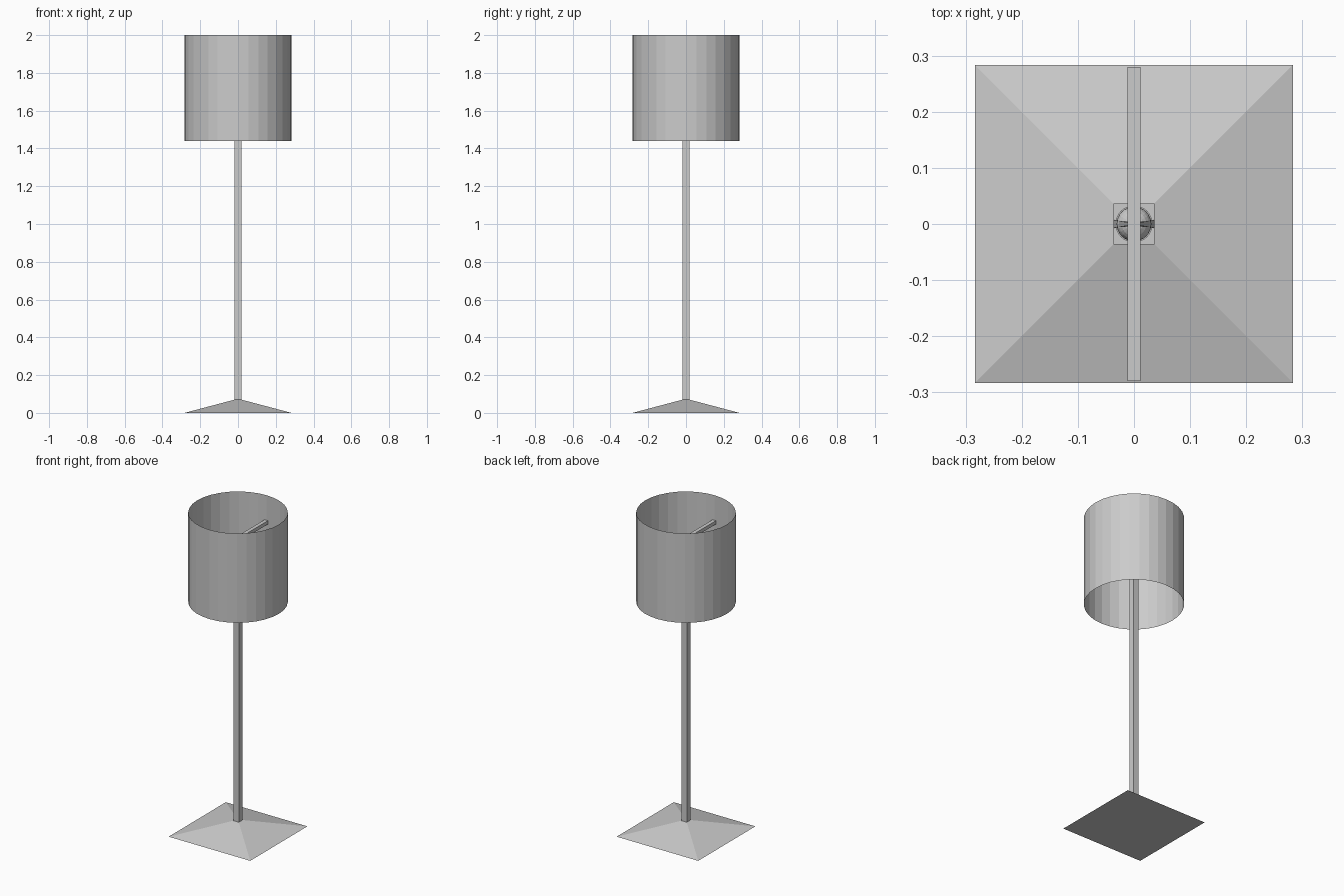
import bpy, bmesh
from mathutils import Matrix

if "Cube" in bpy.data.objects:
    bpy.data.objects.remove(bpy.data.objects["Cube"])


def finish(name, bm):
    bmesh.ops.recalc_face_normals(bm, faces=bm.faces)
    mesh = bpy.data.meshes.new(name)
    bm.to_mesh(mesh)
    bm.free()
    ob = bpy.data.objects.new(name, mesh)
    bpy.context.collection.objects.link(ob)
    return ob


def prism(name, bottom, top):
    """Four-sided solid between two rectangles (cx, cy, half_x, half_y, z)."""
    bm = bmesh.new()
    rings = []
    for cx, cy, hx, hy, z in (bottom, top):
        rings.append([bm.verts.new((cx + sx * hx, cy + sy * hy, z))
                      for sx, sy in ((-1, -1), (1, -1), (1, 1), (-1, 1))])
    a, b = rings
    bm.faces.new(a[::-1])
    bm.faces.new(b)
    for i in range(4):
        j = (i + 1) % 4
        bm.faces.new((a[i], a[j], b[j], b[i]))
    return finish(name, bm)


def tube(name, radius, z0, z1, sides, caps):
    bm = bmesh.new()
    bmesh.ops.create_cone(bm, cap_ends=caps, segments=sides, radius1=radius,
                          radius2=radius, depth=z1 - z0,
                          matrix=Matrix.Translation((0, 0, (z0 + z1) / 2)))
    return finish(name, bm)


# Pyramid foot and square post
prism("base", (0, 0, 0.283, 0.283, 0), (0, 0, 0.0185, 0.0185, 0.07))
prism("post", (0, 0, 0.0185, 0.0185, 0.05), (0, 0, 0.0185, 0.0185, 1.64))

# Open thin drum shade
tube("shade", 0.283, 1.44, 2.0, 32, False)

# Bar carrying the shade
prism("shade_bar", (0, 0, 0.0115, 0.28, 1.823), (0, 0, 0.0115, 0.28, 1.845))

# Socket and bulb
prism("socket", (0, 0, 0.0365, 0.0365, 1.63), (0, 0, 0.0365, 0.0365, 1.66))
tube("bulb_collar", 0.033, 1.66, 1.685, 24, True)
bm = bmesh.new()
bmesh.ops.create_uvsphere(bm, u_segments=24, v_segments=12, radius=0.031,
                          matrix=Matrix.Translation((0, 0, 1.71)))
finish("bulb", bm)

# Tapered struts from socket up to the bar
for side, s in (("left", -1), ("right", 1)):
    prism(side + "_strut", (s * 0.033, 0, 0.0035, 0.007, 1.66),
          (s * 0.008, 0, 0.0035, 0.003, 1.825))
